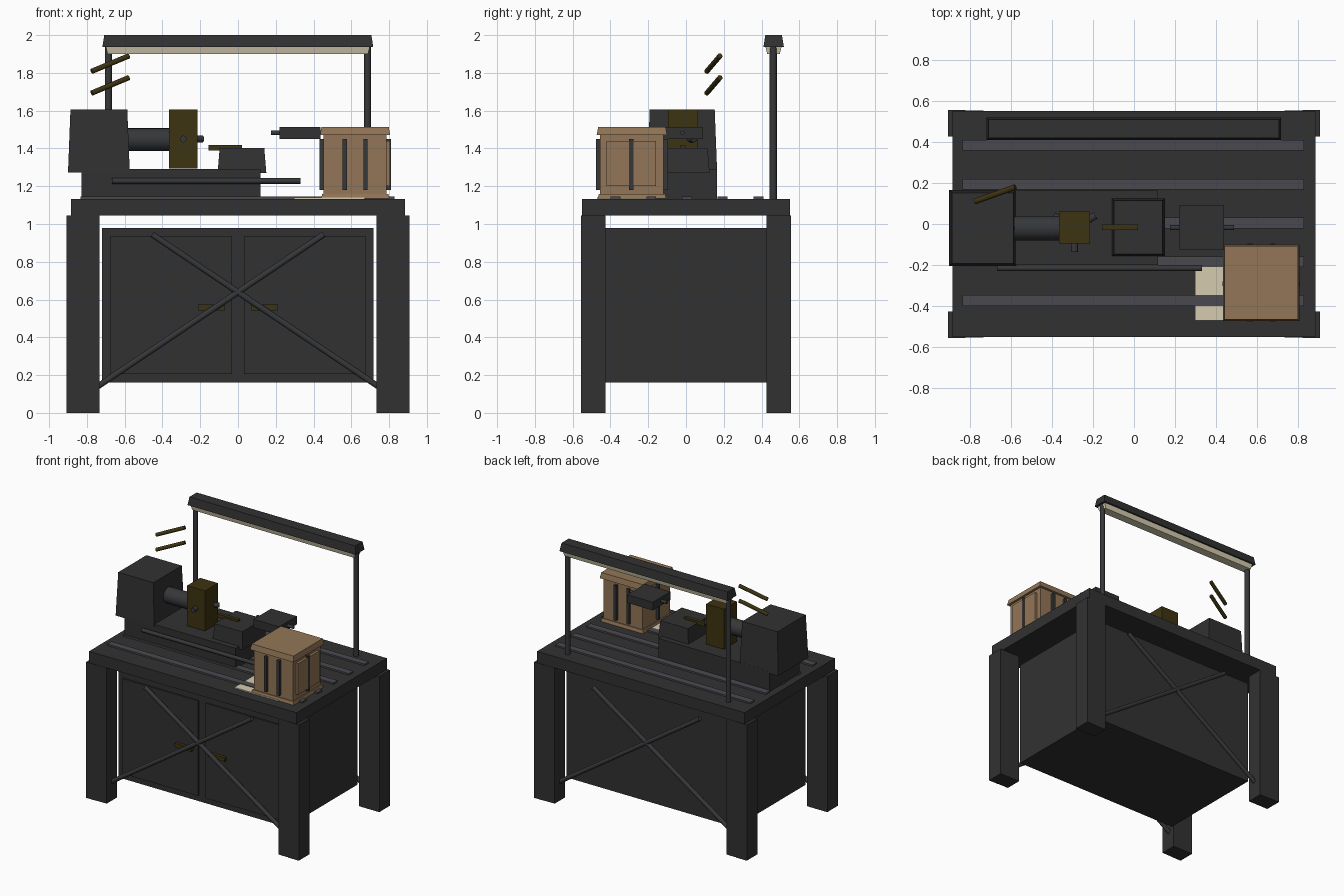
import bpy, bmesh, math
from mathutils import Vector

if "Cube" in bpy.data.objects:
    bpy.data.objects.remove(bpy.data.objects["Cube"])


def mat(name, r, g, b):
    m = bpy.data.materials.new(name)
    m.diffuse_color = (r, g, b, 1)
    m.use_nodes = True
    m.node_tree.nodes["Principled BSDF"].inputs["Base Color"].default_value = m.diffuse_color
    return m


IRON = mat("dark iron", 0.031, 0.031, 0.031)
STEEL = mat("dark steel", 0.037, 0.038, 0.042)
SLOT = mat("slot grey", 0.068, 0.066, 0.078)
BRASS = mat("dark brass", 0.048, 0.033, 0.006)
WOOD = mat("crate wood", 0.29, 0.18, 0.095)
CREAM = mat("cream", 0.66, 0.60, 0.43)


def finish(name, bm, m):
    me = bpy.data.meshes.new(name)
    bmesh.ops.recalc_face_normals(bm, faces=bm.faces)
    bm.to_mesh(me)
    bm.free()
    me.materials.append(m)
    ob = bpy.data.objects.new(name, me)
    bpy.context.collection.objects.link(ob)
    return ob


def box(name, x, y, z, m, top=0.0, bottom=0.0):
    """Box from ranges; top / bottom pull that end's sides inwards."""
    bm = bmesh.new()
    bmesh.ops.create_cube(bm, size=1)
    for v in bm.verts:
        inset = top if v.co.z > 0 else bottom
        sx, sy = math.copysign(1, v.co.x), math.copysign(1, v.co.y)
        v.co = ((x[1] if sx > 0 else x[0]) - sx * inset,
                (y[1] if sy > 0 else y[0]) - sy * inset,
                z[1] if v.co.z > 0 else z[0])
    return finish(name, bm, m)


def rod(name, a, b, r, m, n=16):
    """Round bar between two points."""
    a, b = Vector(a), Vector(b)
    bm = bmesh.new()
    bmesh.ops.create_cone(bm, cap_ends=True, segments=n, radius1=r, radius2=r, depth=(b - a).length)
    rot = (b - a).to_track_quat('Z', 'Y')
    for v in bm.verts:
        v.co = rot @ v.co + (a + b) / 2
    for f in bm.faces:
        f.smooth = len(f.verts) == 4
    return finish(name, bm, m)


def span(s, a, b):
    return tuple(sorted((s * a, s * b)))


# Bench: top, legs, cross braces
box("bench_top", (-0.885, 0.885), (-0.55, 0.55), (1.045, 1.133), IRON)
for sx in (-1, 1):
    for sy in (-1, 1):
        box("leg_outer", span(sx, 0.82, 0.907), span(sy, 0.425, 0.555), (0, 1.046), IRON)
        box("leg_inner", span(sx, 0.733, 0.82), span(sy, 0.425, 0.552), (0, 1.046), IRON)
        rod("cross_brace", (sx * 0.75, sy * 0.48, 0.135), (-sx * 0.455, sy * 0.48, 0.945), 0.016, STEEL)

# Cabinet with doors and handles
box("cabinet", (-0.72, 0.718), (-0.43, 0.43), (0.16, 0.98), IRON)
for s in (-1, 1):
    box("door", span(s, 0.033, 0.675), (-0.442, -0.42), (0.205, 0.937), IRON)
    box("door_handle", span(s, 0.072, 0.213), (-0.467, -0.44), (0.543, 0.573), BRASS)

# Slots along the bench top
for i in range(5):
    y = -0.373 + i * 0.189
    box("bench_slot", (-0.835, 0.828), (y - 0.026, y + 0.026), (1.125, 1.145), SLOT)

# Lathe: bed, headstock, spindle, feed rod
box("lathe_bed", (-0.828, 0.118), (-0.2, 0.165), (1.13, 1.29), IRON)
box("headstock", (-0.9, -0.573), (-0.205, 0.165), (1.273, 1.605), IRON, top=0.013)
rod("spindle", (-0.6, -0.02, 1.447), (-0.35, -0.02, 1.447), 0.06, STEEL, 24)
rod("feed_rod", (-0.667, -0.215, 1.228), (0.33, -0.215, 1.228), 0.015, STEEL)

# Chuck and its jaws
box("chuck", (-0.366, -0.214), (-0.096, 0.06), (1.295, 1.605), BRASS)
for ang in (-90, 30, 150):
    c, s = math.cos(math.radians(ang)), math.sin(math.radians(ang))
    rod("chuck_jaw", (-0.29 + 0.04 * c, -0.018 + 0.04 * s, 1.45),
        (-0.29 + 0.118 * c, -0.018 + 0.118 * s, 1.45), 0.018, STEEL, 12)

# Carriage, cutting tool, tailstock
box("carriage", (-0.108, 0.15), (-0.158, 0.125), (1.27, 1.403), IRON, top=0.011)
box("cutting_tool", (-0.156, 0.02), (-0.03, -0.003), (1.39, 1.417), BRASS)
box("tailstock", (0.22, 0.438), (-0.125, 0.09), (1.45, 1.513), IRON)
rod("quill", (0.175, -0.018, 1.482), (0.488, -0.018, 1.482), 0.012, STEEL)

# Plan sheet lying under the crate
box("plan_sheet", (0.297, 0.67), (-0.47, -0.21), (1.132, 1.141), CREAM)

# Crate: base, body, lid, straps
box("crate_base", (0.44, 0.802), (-0.467, -0.105), (1.136, 1.16), WOOD, top=0.006)
box("crate_body", (0.453, 0.787), (-0.455, -0.118), (1.155, 1.475), WOOD)
box("crate_lid", (0.434, 0.806), (-0.473, -0.1), (1.47, 1.513), WOOD, top=0.008)
for y in (-0.466, -0.107):
    for x in (0.565, 0.675):
        box("crate_strap", (x - 0.011, x + 0.011), (y - 0.011, y + 0.011), (1.18, 1.45), STEEL)
for x in (0.442, 0.798):
    box("crate_side_strap", (x - 0.011, x + 0.011), (-0.301, -0.279), (1.18, 1.45), STEEL)
box("crate_side_panel", (0.78, 0.806), (-0.42, -0.16), (1.2, 1.44), WOOD)

# Overhead work light
for s in (-1, 1):
    rod("light_post", (s * 0.686, 0.462, 1.12), (s * 0.686, 0.462, 1.96), 0.019, STEEL)
box("light_hood", (-0.718, 0.716), (0.41, 0.518), (1.938, 2.0), IRON, top=0.01)
box("light_panel", (-0.7, 0.698), (0.42, 0.506), (1.9, 1.94), CREAM, bottom=0.01)

# Loose bars beside the light
for dz in (0, -0.115):
    rod("hanging_bar", (-0.775, 0.11, 1.808 + dz), (-0.578, 0.18, 1.89 + dz), 0.014, BRASS, 12)
